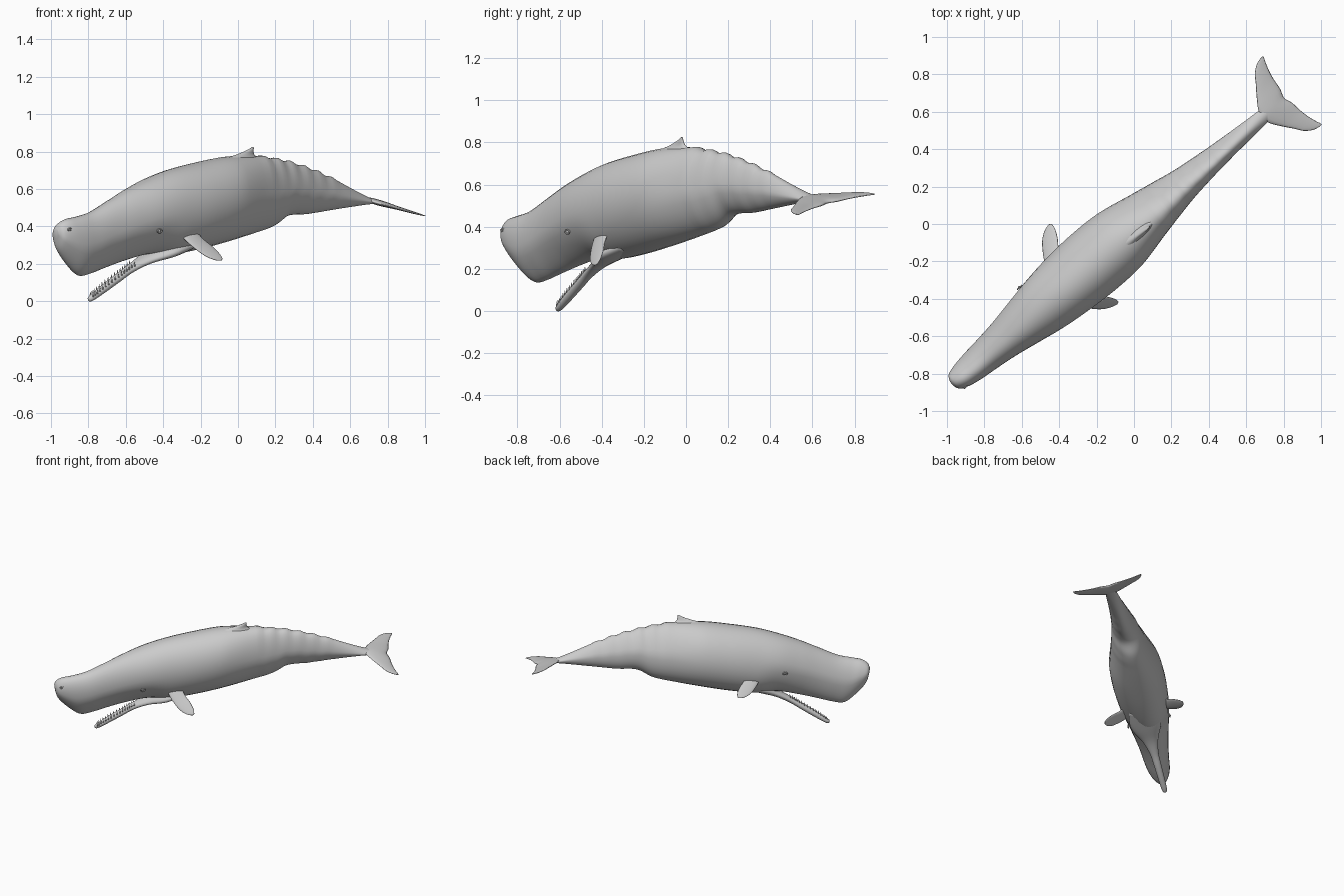
import bpy, bmesh, math
from mathutils import Vector

cube = bpy.data.objects.get("Cube")
if cube:
    bpy.data.objects.remove(cube, do_unlink=True)

skin = bpy.data.materials.new("grey_skin")
skin.use_nodes = True
grey = (0.6, 0.6, 0.6, 1)
skin.diffuse_color = grey
skin.node_tree.nodes["Principled BSDF"].inputs["Base Color"].default_value = grey

# Body frame: t runs nose to tail, s to the animal's left, z up, all slightly rolled
ALONG = Vector((0.759, 0.651, 0))
LEFT = Vector((0.651, -0.759, 0))
UP = Vector((0, 0, 1))
ORIGIN = Vector((0, -0.018, 0))
ROLL = math.radians(11.5)


def place(t, s, z, pivot):
    d = z - pivot
    c, n = math.cos(ROLL), math.sin(ROLL)
    return ORIGIN + ALONG * t + LEFT * (s * c + d * n) + UP * (pivot + d * c - s * n)


def smooth_rows(rows, steps):
    """Catmull-Rom interpolation between station tuples."""
    out = []
    for i in range(len(rows) - 1):
        a, b = rows[max(i - 1, 0)], rows[i]
        c, d = rows[i + 1], rows[min(i + 2, len(rows) - 1)]
        for k in range(steps):
            u = k / steps
            out.append(tuple(
                0.5 * (2 * q + (r - p) * u + (2 * p - 5 * q + 4 * r - w) * u * u
                       + (3 * q - p - 3 * r + w) * u ** 3)
                for p, q, r, w in zip(a, b, c, d)))
    return out + [rows[-1]]


def angles(n):
    return [2 * math.pi * k / n for k in range(n)]


def finish(name, bm):
    bmesh.ops.recalc_face_normals(bm, faces=bm.faces)
    mesh = bpy.data.meshes.new(name)
    bm.to_mesh(mesh)
    bm.free()
    mesh.materials.append(skin)
    for f in mesh.polygons:
        f.use_smooth = True
    ob = bpy.data.objects.new(name, mesh)
    bpy.context.collection.objects.link(ob)
    return ob


def loft(name, rings):
    bm = bmesh.new()
    loops = [[bm.verts.new(p) for p in ring] for ring in rings]
    n = len(loops[0])
    for a, b in zip(loops, loops[1:]):
        for k in range(n):
            bm.faces.new((a[k], a[(k + 1) % n], b[(k + 1) % n], b[k]))
    bm.faces.new(loops[0])
    bm.faces.new(loops[-1])
    return finish(name, bm)


# Body stations: top t, top z, bottom t, bottom z, half width
body = [
    (-1.285, .385, -1.28, .34, .02), (-1.27, .415, -1.255, .27, .05),
    (-1.23, .44, -1.18, .19, .068), (-1.16, .455, -1.10, .135, .08),
    (-1.06, .48, -1.02, .145, .09), (-.93, .54, -.92, .175, .105),
    (-.8, .60, -.78, .215, .13), (-.66, .655, -.62, .25, .158),
    (-.5, .705, -.48, .245, .175), (-.3, .745, -.3, .27, .187),
    (-.1, .775, -.1, .31, .18), (.1, .78, .1, .355, .14),
    (.25, .765, .25, .395, .11), (.36, .745, .36, .455, .09),
    (.5, .71, .5, .465, .072), (.65, .66, .65, .485, .058),
    (.8, .60, .8, .505, .047), (.92, .555, .92, .52, .038),
    (1.0, .535, 1.0, .52, .02)]
rings = []
for tt, zt, tb, zb, w in smooth_rows(body, 6):
    # Knuckled ridge behind the fin
    if .12 < tt < .66:
        zt += .006 * math.sin((tt - .12) * 63)
    mid, half, pivot = (tt + tb) / 2, (zt - zb) / 2, (zt + zb) / 2
    ridge = .25 * min(max(tt + .1, 0) * 3, 1)
    chin = .25 * min(max(-.5 - tt, 0) * 3, 1)
    ring = []
    for a in angles(36):
        v = math.sin(a)
        pinch = 1 - ridge * max(v, 0) - chin * max(-v, 0)
        ring.append(place(mid + v * (tt - tb) / 2, w * math.cos(a) * pinch,
                          pivot + half * v, pivot))
    rings.append(ring)
loft("body", rings)

# Open lower jaw: t, bottom z, top z, half width
jaw = [(-.995, .0, .015, .006), (-.975, -.007, .03, .018), (-.9, .035, .085, .023),
       (-.8, .098, .15, .026), (-.72, .15, .20, .032), (-.62, .20, .255, .06),
       (-.5, .238, .32, .11), (-.35, .285, .36, .09)]
jaw_rows = smooth_rows(jaw, 5)
loft("lower_jaw", [[place(t, w * math.cos(a), (zt + zb) / 2 + (zt - zb) / 2 * math.sin(a), .35)
                    for a in angles(20)] for t, zb, zt, w in jaw_rows])

# Two rows of small teeth
bm = bmesh.new()
for t, zb, zt, w in jaw_rows[5:21]:
    for side in (-1, 1):
        made = bmesh.ops.create_cone(bm, cap_ends=True, segments=8, radius1=.005,
                                     radius2=.001, depth=.022)
        bmesh.ops.translate(bm, verts=made["verts"],
                            vec=place(t, side * w * .65, zt - .001, .35))
finish("teeth", bm)

# Tail flukes: s, leading t, trailing t, half thickness
half_fluke = [(.05, .915, 1.075, .014), (.11, .955, 1.082, .010), (.16, .993, 1.092, .008),
              (.205, 1.025, 1.106, .006), (.235, 1.065, 1.118, .004), (.246, 1.10, 1.119, .002)]
fluke = ([(-s, a, b, h) for s, a, b, h in reversed(half_fluke)]
         + [(0, .90, 1.06, .016)] + half_fluke)
rings = []
for s, lead, trail, h in smooth_rows(fluke, 4):
    ring = []
    for a in angles(16):
        t = (lead + trail) / 2 + (trail - lead) / 2 * math.cos(a)
        ring.append(place(t, s, .535 - .18 * (t - .95) + h * math.sin(a), .53))
    rings.append(ring)
loft("tail_flukes", rings)

# Flippers: leading t, leading s, trailing t, trailing s, half thickness
flipper = [(-.51, .09, -.41, .06, .02), (-.49, .15, -.395, .13, .016),
           (-.455, .205, -.375, .175, .012), (-.415, .25, -.345, .215, .010),
           (-.37, .278, -.325, .255, .007), (-.335, .287, -.322, .28, .003)]
for name, side in (("left_flipper", 1), ("right_flipper", -1)):
    rings = []
    for tl, sl, tr, sr, h in smooth_rows(flipper, 4):
        ring = []
        for a in angles(16):
            c = math.cos(a) / 2
            t = (tl + tr) / 2 + (tr - tl) * c
            s = (sl + sr) / 2 + (sr - sl) * c
            z = .297 - .85 * (s - .236) + .2 * (t + .43) + h * math.sin(a)
            ring.append(place(t, side * s, z, .41))
        rings.append(ring)
    loft(name, rings)

# Dorsal fin: z, front t, back t, half thickness
fin = [(.72, -.20, .16, .05), (.765, -.12, .11, .032), (.79, -.04, .075, .016),
       (.812, .02, .066, .009), (.825, .045, .066, .005), (.83, .053, .063, .002)]
loft("dorsal_fin", [[place((f + b) / 2 + (b - f) / 2 * math.cos(a), h * math.sin(a), z, .56)
                     for a in angles(16)] for z, f, b, h in smooth_rows(fin, 4)])


# Eyes and blowhole: flattened rims lying against the skin
def rim(name, centre, t_axis, z_axis, radii, thick):
    bm = bmesh.new()
    out = t_axis.cross(z_axis).normalized()
    for a in angles(20):
        ray = t_axis * math.cos(a) * radii[0] + z_axis * math.sin(a) * radii[1]
        made = bmesh.ops.create_icosphere(bm, subdivisions=2, radius=thick)
        bmesh.ops.translate(bm, verts=made["verts"], vec=centre + ray)
    made = bmesh.ops.create_icosphere(bm, subdivisions=2, radius=radii[1] * .8)
    bmesh.ops.translate(bm, verts=made["verts"], vec=centre - out * .001)
    return finish(name, bm)


for name, side in (("left_eye", 1), ("right_eye", -1)):
    rim(name, place(-.673, side * .151, .405, .44), ALONG, UP, (.015, .009), .004)
rim("blowhole", place(-1.235, .05, .395, .33), ALONG, UP, (.014, .006), .004)
